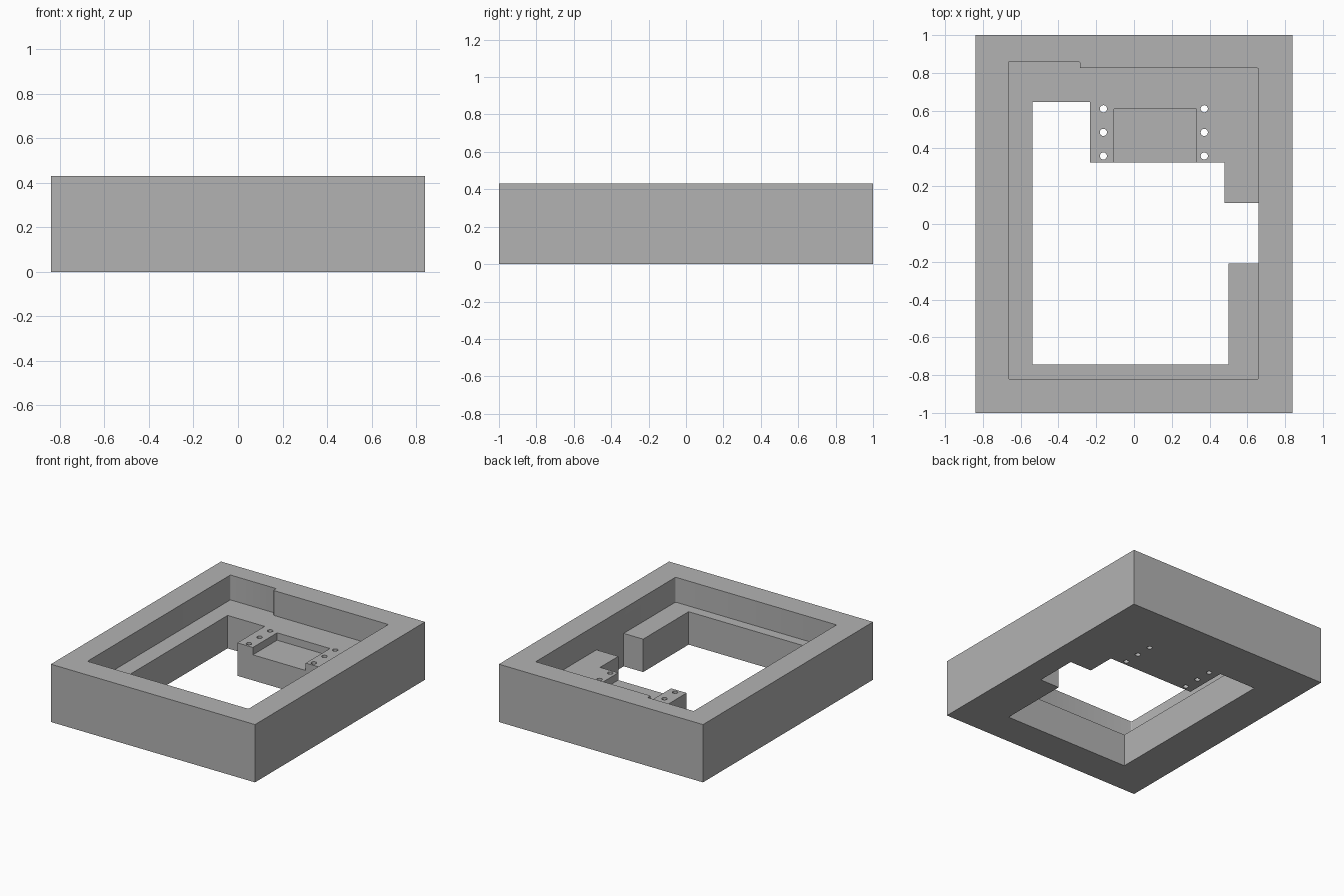
import bpy
import bmesh

default = bpy.data.objects.get("Cube")
if default:
    bpy.data.objects.remove(default, do_unlink=True)

HEIGHT, LEDGE, RECESS = 0.43, 0.245, 0.19

grey = bpy.data.materials.new("plain grey")
grey.use_nodes = True
colour = (0.45, 0.45, 0.45, 1)
grey.diffuse_color = colour
grey.node_tree.nodes["Principled BSDF"].inputs["Base Color"].default_value = colour


def prism(name, outline, bottom, top, corner=0):
    """Extrude a flat outline, optionally rounding its upright edges."""
    bm = bmesh.new()
    face = bm.faces.new([bm.verts.new((x, y, bottom)) for x, y in outline])
    grown = bmesh.ops.extrude_face_region(bm, geom=[face])["geom"]
    for v in grown:
        if isinstance(v, bmesh.types.BMVert):
            v.co.z = top
    if corner:
        upright = [e for e in bm.edges if abs(e.verts[0].co.z - e.verts[1].co.z) > 0.01]
        bmesh.ops.bevel(bm, geom=upright, offset=corner, segments=3,
                        profile=0.5, affect='EDGES')
    bmesh.ops.recalc_face_normals(bm, faces=bm.faces)
    mesh = bpy.data.meshes.new(name)
    bm.to_mesh(mesh)
    bm.free()
    mesh.materials.append(grey)
    obj = bpy.data.objects.new(name, mesh)
    bpy.context.collection.objects.link(obj)
    return obj


def box(x0, x1, y0, y1):
    return [(x0, y0), (x1, y0), (x1, y1), (x0, y1)]


def cut(target, cutter):
    """Subtract a cutter for good, then discard it."""
    cutter.hide_render = True
    mod = target.modifiers.new("cut", 'BOOLEAN')
    mod.operation = 'DIFFERENCE'
    mod.solver = 'EXACT'
    mod.object = cutter
    bpy.context.view_layer.objects.active = target
    bpy.ops.object.modifier_apply(modifier=mod.name)
    bpy.data.objects.remove(cutter, do_unlink=True)


# Solid block
frame = prism("frame", box(-0.84, 0.84, -1, 1), 0, HEIGHT)

# Upper pocket with a small step in its back wall
pocket = [(-0.665, -0.82), (0.66, -0.82), (0.66, 0.825),
          (-0.287, 0.825), (-0.287, 0.86), (-0.665, 0.86)]
cut(frame, prism("pocket_cutter", pocket, LEDGE, 0.6, corner=0.007))

# Stepped opening through the ledge
opening = [(-0.538, -0.745), (0.5, -0.745), (0.5, -0.21), (0.66, -0.21),
           (0.66, 0.11), (0.48, 0.11), (0.48, 0.325), (-0.233, 0.325),
           (-0.233, 0.646), (-0.538, 0.646)]
cut(frame, prism("opening_cutter", opening, -0.1, 0.35))

# Shallow recess, open towards the opening
cut(frame, prism("recess_cutter", box(-0.105, 0.33, 0.2, 0.61), RECESS, 0.35))

# Two rows of screw holes beside the recess
for x in (-0.162, 0.372):
    for y in (0.36, 0.485, 0.61):
        bpy.ops.mesh.primitive_cylinder_add(vertices=24, radius=0.019, depth=0.8,
                                            location=(x, y, 0.1))
        cut(frame, bpy.context.object)

# Crisp edges, smooth hole walls
bpy.ops.object.select_all(action='DESELECT')
frame.select_set(True)
bpy.context.view_layer.objects.active = frame
bpy.ops.object.shade_smooth_by_angle(angle=0.6)
